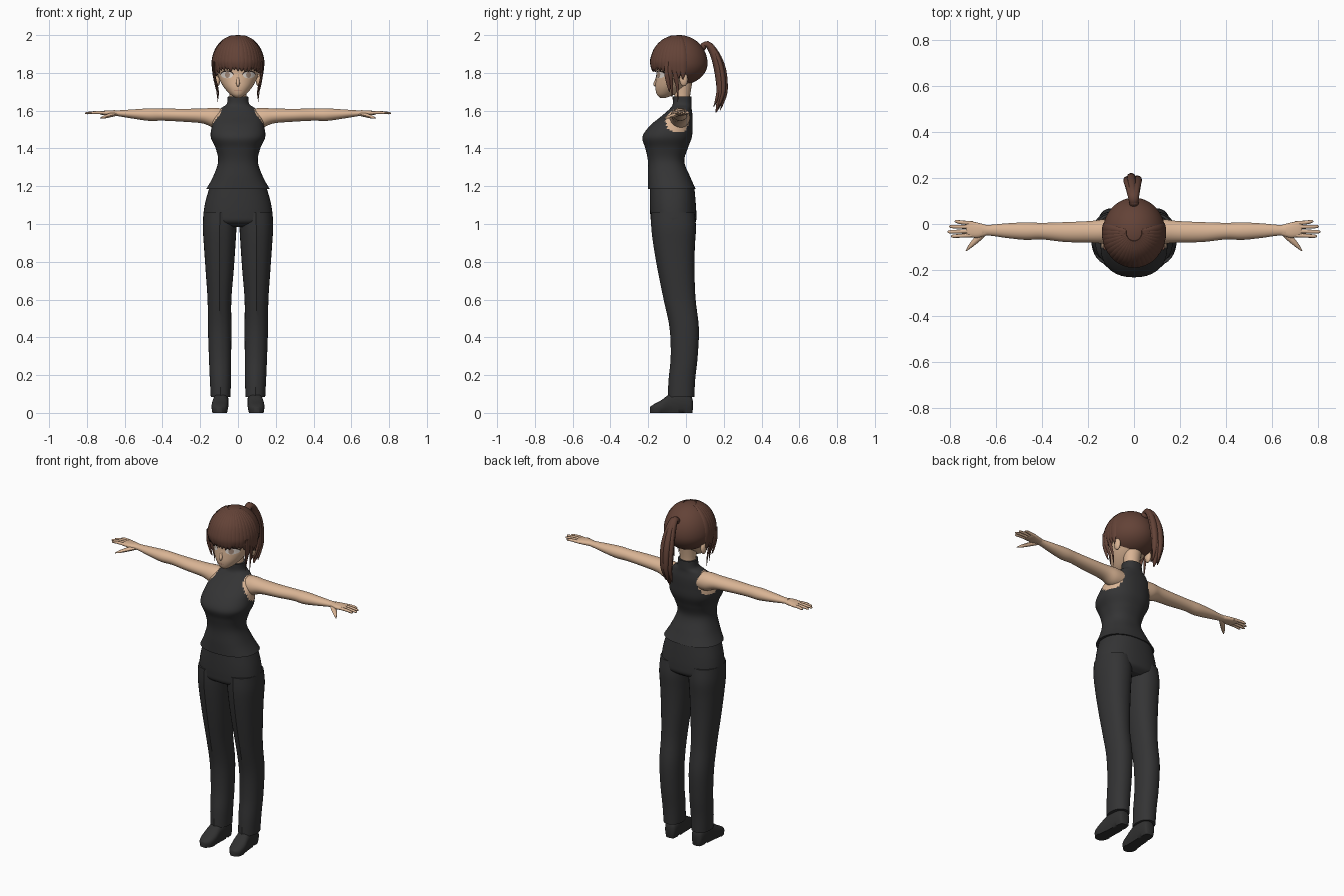
import bpy, bmesh, math, random
from mathutils import Vector

random.seed(4)
if bpy.data.objects.get("Cube"):
    bpy.data.objects.remove(bpy.data.objects["Cube"])


def material(name, rgb):
    m = bpy.data.materials.new(name)
    m.use_nodes = True
    m.diffuse_color = (*rgb, 1)
    bsdf = m.node_tree.nodes["Principled BSDF"]
    bsdf.inputs["Base Color"].default_value = (*rgb, 1)
    bsdf.inputs["Roughness"].default_value = 0.8
    return m


SKIN = material("skin", (0.70, 0.46, 0.30))
HAIR = material("brown_hair", (0.125, 0.055, 0.038))
CLOTH = material("charcoal_cloth", (0.034, 0.034, 0.035))
SHOE = material("dark_shoe", (0.03, 0.03, 0.03))
WHITE = material("eye_white", (0.75, 0.68, 0.62))
IRIS = material("iris", (0.36, 0.25, 0.19))
LASH = material("lash", (0.03, 0.018, 0.014))
LIP = material("lip", (0.40, 0.19, 0.14))


def finish(name, bm, *mats, angle=50):
    bmesh.ops.recalc_face_normals(bm, faces=bm.faces[:])
    me = bpy.data.meshes.new(name)
    bm.to_mesh(me)
    bm.free()
    for m in mats:
        me.materials.append(m)
    ob = bpy.data.objects.new(name, me)
    bpy.context.collection.objects.link(ob)
    bpy.ops.object.select_all(action="DESELECT")
    ob.select_set(True)
    bpy.context.view_layer.objects.active = ob
    bpy.ops.object.shade_smooth_by_angle(angle=math.radians(angle))
    return ob


def spline(rows, sub=5):
    """Smooth interpolation through rows of numbers."""
    out = []
    for i in range(len(rows) - 1):
        p = [rows[max(0, min(len(rows) - 1, i + k))] for k in (-1, 0, 1, 2)]
        for j in range(sub):
            t = j / sub
            out.append([0.5 * (2 * b + (c - a) * t + (2 * a - 5 * b + 4 * c - d) * t * t
                               + (3 * b - a - 3 * c + d) * t ** 3) for a, b, c, d in zip(*p)])
    return out + [list(rows[-1])]


def skin_rings(rings, n, power, crease=0):
    """Bridge superelliptic rings given as (centre, u, v)."""
    bm = bmesh.new()
    loops = []
    for c, u, v in rings:
        loop = []
        for k in range(n):
            a = math.tau * k / n
            ca, sa = math.cos(a), math.sin(a)
            x = math.copysign(abs(ca) ** (2 / power), ca)
            y = math.copysign(abs(sa) ** (2 / power), sa)
            if crease and k == 3 * n // 4:
                y -= crease
            loop.append(bm.verts.new(c + u * x + v * y))
        loops.append(loop)
    for a, b in zip(loops, loops[1:]):
        for k in range(n):
            bm.faces.new((a[k], a[(k + 1) % n], b[(k + 1) % n], b[k]))
    bm.faces.new(loops[0])
    bm.faces.new(loops[-1])
    return bm


def loft(rows, axis="z", n=32, power=2.0, sub=5, crease=0):
    """Rows: position on axis, two centre coordinates, two radii."""
    ia = "xyz".index(axis)
    o = [i for i in range(3) if i != ia]
    rings = []
    for t, a, b, ra, rb in spline(rows, sub):
        c, u, v = Vector(), Vector(), Vector()
        c[ia], c[o[0]], c[o[1]] = t, a, b
        u[o[0]], v[o[1]] = max(ra, .001), max(rb, .001)
        rings.append((c, u, v))
    return skin_rings(rings, n, power, crease)


def lock(name, pts, side, mat, n=8, sub=4):
    """Flattened tapering strand: x, y, z, half width, half thickness."""
    rows = spline(pts, sub)
    rings = []
    for i, r in enumerate(rows):
        tan = Vector(rows[min(i + 1, len(rows) - 1)][:3]) - Vector(rows[max(i - 1, 0)][:3])
        w = Vector(side).normalized()
        t = tan.cross(w).normalized()
        rings.append((Vector(r[:3]), w * max(r[3], .001), t * max(r[4], .001)))
    return finish(name, skin_rings(rings, n, 2), mat)


def ellipsoid(name, c, r, mat):
    bm = bmesh.new()
    bmesh.ops.create_uvsphere(bm, u_segments=16, v_segments=10, radius=1)
    for v in bm.verts:
        v.co = Vector([c[i] + r[i] * v.co[i] for i in range(3)])
    return finish(name, bm, mat)


# Sleeveless top; faces around each shoulder are bare skin
bm = loft([(1.185, 0, -.075, .168, .126), (1.25, 0, -.09, .132, .112),
           (1.33, 0, -.105, .105, .096), (1.40, 0, -.103, .118, .112),
           (1.46, 0, -.10, .144, .131), (1.52, 0, -.078, .138, .113),
           (1.57, 0, -.048, .124, .083), (1.61, 0, -.028, .094, .058),
           (1.635, 0, -.02, .06, .05), (1.675, 0, -.02, .054, .049)], n=56, power=2.3, sub=7)
for f in bm.faces:
    p = f.calc_center_median()
    if (Vector((abs(p.x), p.y, p.z)) - Vector((.145, -.035, 1.56))).length < .078:
        f.material_index = 1
finish("sleeveless_top", bm, CLOTH, SKIN)

# Trousers: hips
finish("trouser_hips", loft([(1.195, 0, -.073, .15, .117), (1.12, 0, -.07, .172, .121),
       (1.05, 0, -.067, .183, .122), (1.01, 0, -.065, .18, .116),
       (.985, 0, -.06, .14, .08)], n=40, power=2.3), CLOTH)

# Neck and head
finish("neck", loft([(1.6, 0, -.02, .045, .042), (1.68, 0, -.02, .045, .042),
                     (1.78, 0, -.015, .055, .055)], n=20), SKIN)
FACE = [(1.668, 0, -.122, .012, .014), (1.685, 0, -.108, .04, .046), (1.72, 0, -.085, .072, .077),
        (1.76, 0, -.062, .096, .098), (1.80, 0, -.047, .109, .11), (1.85, 0, -.042, .115, .118),
        (1.92, 0, -.04, .1, .1), (1.97, 0, -.04, .05, .05)]
finish("head", loft(FACE, n=36), SKIN)
lock("nose", [(0, -.15, 1.785, .005, .006), (0, -.158, 1.755, .009, .009),
              (0, -.163, 1.738, .009, .009), (0, -.152, 1.728, .004, .004)], (1, 0, 0), SKIN)
FACE_ROWS = spline(FACE, 12)


def face_y(x, z):
    r = min(FACE_ROWS, key=lambda q: abs(q[0] - z))
    return r[2] - r[4] * math.sqrt(max(0, 1 - (x / r[3]) ** 2))


def decal(name, cx, cz, rx, rz, off, mat, n=24):
    """Thin oval plate that follows the face."""
    bm = bmesh.new()
    prev = None
    for s in (.05, .35, .7, 1):
        ring = []
        for k in range(n):
            a = math.tau * k / n
            x, z = cx + rx * s * math.cos(a), cz + rz * s * math.sin(a)
            ring.append(bm.verts.new((x, face_y(x, z) - off, z)))
        if prev:
            for k in range(n):
                bm.faces.new((prev[k], prev[(k + 1) % n], ring[(k + 1) % n], ring[k]))
        else:
            bm.faces.new(ring)
        prev = ring
    return finish(name, bm, mat)


decal("mouth", 0, 1.708, .02, .0025, .002, LIP)

# Hair cap, cut open over the face
bm = bmesh.new()
bmesh.ops.create_uvsphere(bm, u_segments=48, v_segments=32, radius=1)
for v in bm.verts:
    v.co = Vector((v.co.x * .136, -.036 + v.co.y * .15, 1.85 + v.co.z * (.15 if v.co.z > 0 else .115)))
gone = [f for f in bm.faces if f.calc_center_median().z < (1.84 if f.calc_center_median().y < -.035 else 1.73)]
bmesh.ops.delete(bm, geom=gone, context="FACES")
finish("hair_cap", bm, HAIR)

# Fringe locks sweeping from the crown down the front and sides
COUNT = 23
for i in range(COUNT):
    a = math.radians(-98 + 196 * i / (COUNT - 1))
    edge = abs(a) / math.radians(98)
    end = 1.818 - .055 * edge ** 2 + random.uniform(-.012, .008)
    pts = []
    for deg in (14, 35, 58, 82):
        t = math.radians(deg)
        pts.append((.134 * math.sin(t) * math.sin(a), -.036 - .149 * math.sin(t) * math.cos(a),
                    1.85 + .148 * math.cos(t), .004 + .017 * math.sin(t), .006))
    for z, k, w in ((.5 * (1.86 + end), .985, .018), (end, .93, .002)):
        pts.append((.134 * k * math.sin(a), -.036 - .149 * k * math.cos(a), z, w, .005 * k))
    lock(f"fringe_lock_{i + 1}", pts, (math.cos(a), math.sin(a), 0), HAIR)

# Ponytail: one full core and a few outer strands
TAIL = [(.07, 1.925, .014), (.112, 1.952, .02), (.15, 1.90, .027), (.177, 1.81, .032),
        (.187, 1.70, .028), (.172, 1.63, .015), (.158, 1.59, .003)]
for i, (dx, dy, dz, k) in enumerate([(-.006, 0, 0, 1), (-.026, .008, .015, .55), (.014, .01, .02, .55),
                                     (-.012, .022, .012, .5), (.004, -.012, .03, .55)]):
    pts = []
    for j, (y, z, r) in enumerate(TAIL):
        g = min(1, j / 3)
        pts.append((dx * g, y + dy * g, z + dz * (j / 6), r * 1.15 * k, r * .85 * k))
    lock(f"ponytail_lock_{i + 1}", pts, (1, 0, 0), HAIR, n=12)
ellipsoid("hair_tie", (0, .092, 1.94), (.021, .016, .021), HAIR)

# Paired parts
for s, tag in ((1, "left"), (-1, "right")):
    # Eye plates
    decal(f"{tag}_lash", s * .058, 1.793, .034, .021, .0015, LASH)
    decal(f"{tag}_eye", s * .058, 1.789, .032, .0175, .003, WHITE)
    decal(f"{tag}_iris", s * .056, 1.79, .013, .0165, .0045, IRIS)
    ellipsoid(f"{tag}_ear", (s * .108, -.012, 1.765), (.014, .022, .036), SKIN)

    # Long thin locks beside the cheeks
    for j, (x, y, low) in enumerate([(.112, -.085, 1.66), (.118, -.055, 1.645), (.12, -.1, 1.70)]):
        lock(f"{tag}_side_lock_{j + 1}",
             [(s * .127, y, 1.86, .012, .006), (s * .126, y, 1.79, .014, .006),
              (s * x * .96, y + .01, 1.72, .007, .004), (s * x * .9, y + .012, low, .001, .001)],
             (0, 1, 0), HAIR)

    # Arm
    finish(f"{tag}_arm", loft([(s * .075, -.03, 1.56, .05, .05), (s * .13, -.032, 1.563, .053, .052),
           (s * .19, -.034, 1.572, .047, .039), (s * .30, -.035, 1.576, .043, .034),
           (s * .40, -.031, 1.579, .036, .032), (s * .47, -.031, 1.579, .038, .033),
           (s * .55, -.029, 1.582, .032, .025), (s * .63, -.027, 1.586, .023, .016),
           (s * .66, -.027, 1.588, .026, .015)], axis="x", n=24), SKIN)

    # Hand
    finish(f"{tag}_palm", loft([(s * .64, -.027, 1.587, .022, .014), (s * .68, -.027, 1.588, .033, .014),
           (s * .715, -.022, 1.588, .034, .011), (s * .73, -.022, 1.588, .03, .007)],
           axis="x", n=20, power=2.4), SKIN)
    for j, (y0, y1, tip) in enumerate([(-.049, -.053, .795), (-.031, -.034, .81),
                                       (-.013, -.011, .803), (.003, .011, .78)]):
        lock(f"{tag}_finger_{j + 1}",
             [(s * .70, y0, 1.588, .009, .009), (s * .75, (y0 + y1) / 2, 1.59, .0085, .008),
              (s * (tip - .01), y1, 1.587, .007, .006), (s * tip, y1, 1.586, .002, .002)],
             (0, 1, 0), SKIN)
    lock(f"{tag}_thumb", [(s * .645, -.035, 1.583, .012, .011), (s * .68, -.065, 1.575, .014, .011),
                          (s * .71, -.095, 1.566, .009, .008), (s * .73, -.117, 1.56, .002, .002)],
         (1, s * .9, 0), SKIN)

    # Trouser leg with a pressed front crease
    finish(f"{tag}_trouser_leg", loft([
        (1.06, s * .094, -.067, .088, .112), (.98, s * .097, -.063, .089, .116),
        (.88, s * .097, -.06, .083, .107), (.75, s * .097, -.05, .074, .095),
        (.60, s * .098, -.032, .063, .083), (.45, s * .097, -.008, .062, .076),
        (.30, s * .095, -.008, .059, .07), (.18, s * .093, -.02, .056, .069),
        (.085, s * .092, -.025, .052, .069)], n=32, power=2.2, crease=.04), CLOTH, angle=35)

    # Shoe with a flat sole
    bm = loft([(.036, s * .088, .04, .015, .025), (.025, s * .088, .045, .032, .045),
               (-.02, s * .089, .055, .039, .056), (-.08, s * .092, .05, .041, .052),
               (-.13, s * .096, .033, .044, .035), (-.17, s * .098, .022, .036, .024),
               (-.19, s * .099, .018, .014, .014)], axis="y", n=24, power=2.6)
    for v in bm.verts:
        v.co.z = 0 if v.co.z < .012 else v.co.z
    finish(f"{tag}_shoe", bm, SHOE)
